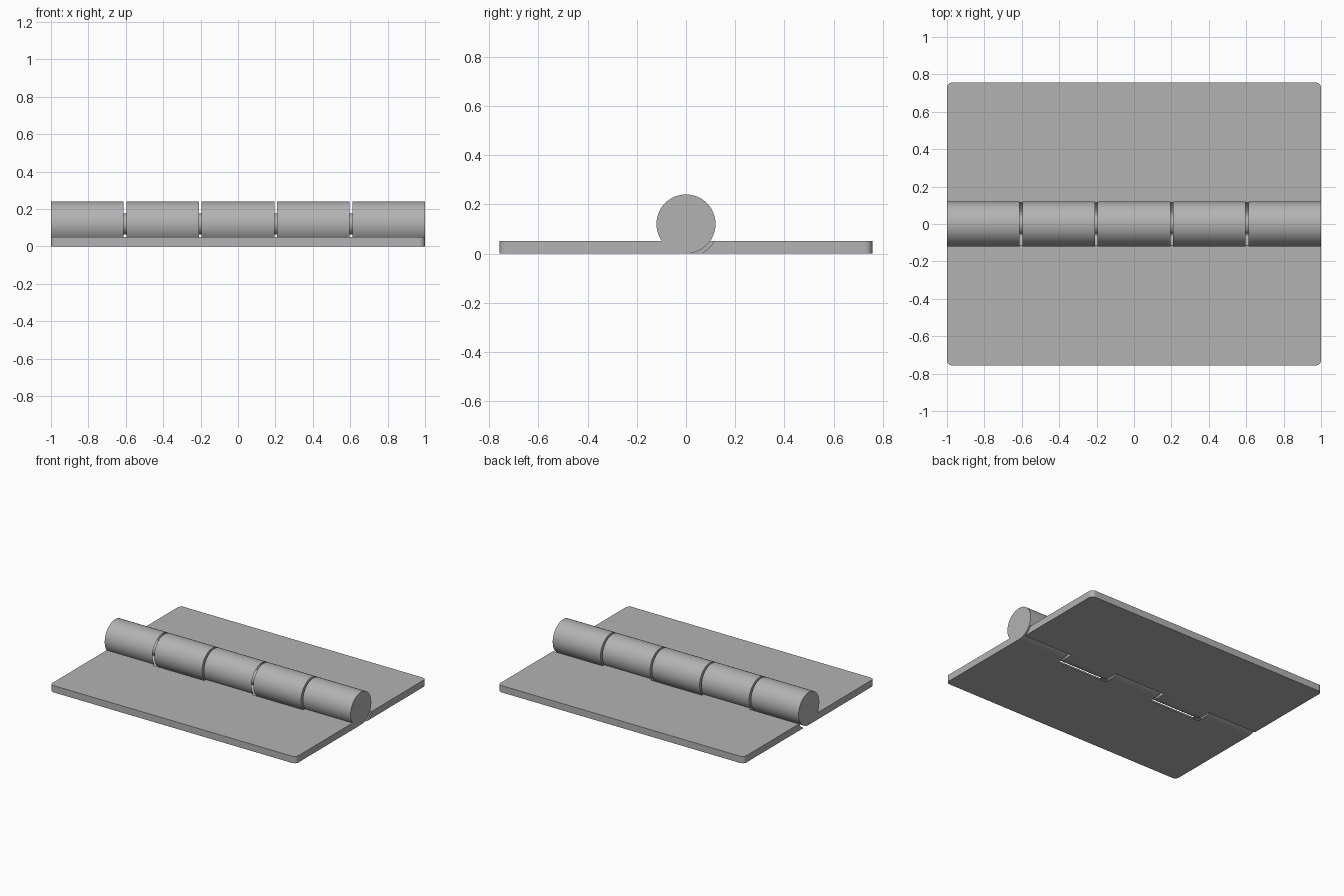
import bpy, bmesh
from math import sin, cos, asin, pi, sqrt

if "Cube" in bpy.data.objects:
    bpy.data.objects.remove(bpy.data.objects["Cube"], do_unlink=True)

R = 0.12            # knuckle radius, also axis height
CLEAR = 0.135       # clearance radius of the slots
THICK = 0.05        # leaf thickness
DEPTH = 0.757       # leaf reach from the axis
GAP = 0.014         # space between knuckles
COUNT = 5
LENGTH = (2 - GAP * (COUNT - 1)) / COUNT

steel = bpy.data.materials.new("grey steel")
steel.use_nodes = True
colour = (0.45, 0.45, 0.45, 1)
steel.diffuse_color = colour
steel.node_tree.nodes["Principled BSDF"].inputs["Base Color"].default_value = colour


def arc(radius, start, end, steps):
    return [(radius * cos(start + (end - start) * i / steps),
             R + radius * sin(start + (end - start) * i / steps))
            for i in range(steps + 1)]


def prism(name, profile, x0, x1, side=1, fillet=0):
    """Extrude a (y, z) profile along x, optionally rounding the outer corners."""
    bm = bmesh.new()
    face = bm.faces.new([bm.verts.new((x0, y * side, z)) for y, z in profile])
    moved = bmesh.ops.extrude_face_region(bm, geom=[face])["geom"]
    verts = [v for v in moved if isinstance(v, bmesh.types.BMVert)]
    bmesh.ops.translate(bm, vec=(x1 - x0, 0, 0), verts=verts)
    bmesh.ops.recalc_face_normals(bm, faces=bm.faces)
    if fillet:
        corners = [e for e in bm.edges
                   if all(abs(v.co.y) > DEPTH - 0.001 for v in e.verts)
                   and abs(e.verts[0].co.x - e.verts[1].co.x) < 0.001]
        bmesh.ops.bevel(bm, geom=corners, offset=fillet, segments=6,
                        profile=0.5, affect='EDGES')
    mesh = bpy.data.meshes.new(name)
    bm.to_mesh(mesh)
    bm.free()
    mesh.materials.append(steel)
    obj = bpy.data.objects.new(name, mesh)
    bpy.context.collection.objects.link(obj)
    return obj


def activate(obj):
    bpy.ops.object.select_all(action='DESELECT')
    obj.select_set(True)
    bpy.context.view_layer.objects.active = obj


def smooth(obj):
    activate(obj)
    bpy.ops.object.shade_smooth_by_angle(angle=pi / 6)
    # keep the big flat faces flat
    for p in obj.data.polygons:
        if max(abs(c) for c in p.normal) > 0.99999:
            p.use_smooth = False


# Cross-section of a leaf with its rolled knuckle
leaf_profile = arc(R, -pi / 2, pi + asin((R - THICK) / R), 60)
leaf_profile += [(-DEPTH, THICK), (-DEPTH, 0)]

# Cross-section of the slot that clears the other leaf's knuckle
a = asin(R / CLEAR)
reach = sqrt(CLEAR ** 2 - R ** 2)
slot_profile = arc(CLEAR, -a, pi + a, 60) + [(-reach, -THICK), (reach, -THICK)]


def leaf(name, side, first_slot):
    obj = prism(name, leaf_profile, -1, 1, side, fillet=0.03)
    for k in range(first_slot, COUNT, 2):
        start = -1 + k * (LENGTH + GAP)
        x0 = start - GAP if k > 0 else -1.1
        x1 = start + LENGTH + GAP if k < COUNT - 1 else 1.1
        cutter = prism("slot_cutter", slot_profile, x0, x1)
        cutter.hide_render = True
        cut = obj.modifiers.new("slot", 'BOOLEAN')
        cut.operation = 'DIFFERENCE'
        cut.solver = 'EXACT'
        cut.object = cutter
        activate(obj)
        bpy.ops.object.modifier_apply(modifier=cut.name)
        bpy.data.objects.remove(cutter, do_unlink=True)
    smooth(obj)


leaf("front_leaf", 1, 1)
leaf("back_leaf", -1, 0)

# Pin through all the knuckles, ending just inside the outer ones
pin = prism("hinge_pin", arc(0.055, 0, 2 * pi, 48)[:-1], -0.98, 0.98)
smooth(pin)
